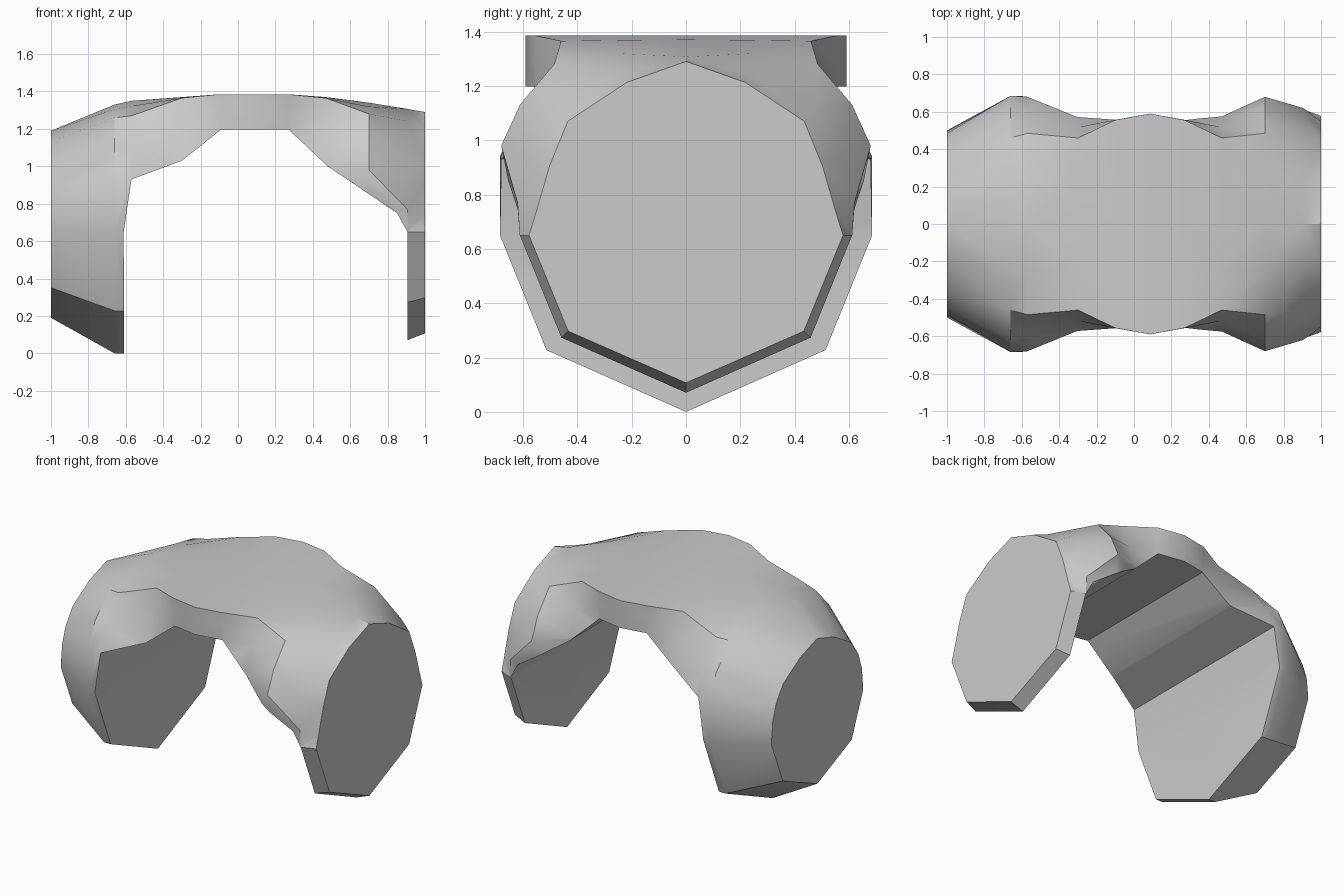
import bpy, bmesh

if "Cube" in bpy.data.objects:
    bpy.data.objects.remove(bpy.data.objects["Cube"])

WAIST_Z = 0.65


def loft(name, rings):
    bm = bmesh.new()
    loops = [[bm.verts.new(p) for p in ring] for ring in rings]
    n = len(loops[0])
    for a, b in zip(loops, loops[1:]):
        for i in range(n):
            j = (i + 1) % n
            bm.faces.new((a[i], a[j], b[j], b[i]))
    bm.faces.new(loops[0])
    bm.faces.new(loops[-1][::-1])
    bmesh.ops.triangulate(bm, faces=[f for f in bm.faces if len(f.verts) == 4])
    bmesh.ops.recalc_face_normals(bm, faces=bm.faces)
    mesh = bpy.data.meshes.new(name)
    bm.to_mesh(mesh)
    bm.free()
    obj = bpy.data.objects.new(name, mesh)
    bpy.context.collection.objects.link(obj)
    return obj


def section(x, top, crown, edge, waist, bottom, bulge=1.0):
    # mirrored outline; in-between points follow from the main ones
    (cy, cz), (ey, ez) = crown, edge
    side = [(cy / 2, top - 0.35 * (top - cz)), crown,
            ((cy + ey) / 2 * bulge, (cz + ez) / 2), edge,
            (waist, WAIST_Z), (waist * 0.75, bottom + 0.35 * (WAIST_Z - bottom))]
    outline = [(0, top)] + side + [(0, bottom)] + [(-y, z) for y, z in reversed(side)]
    return [(x, y, z) for y, z in outline]


def bridge(side, offset, top, crown, edge):
    # bridge section left (-1) or right (1) of the crown's centre
    return section(0.085 + side * offset, top, crown, edge, edge[0], 0.03)


shoulder = (0.385, 1.37, (0.46, 1.365), (0.575, 1.02))
slab = (0.185, 1.385, (0.556, 1.385), (0.557, 1.19))

# outer body: left pad, bridge with flat crown, right pad
body = loft("saddle_body", [
    section(-1, 1.19, (0.37, 1.02), (0.485, 0.8), 0.5, 0.19, 1.05),
    section(-0.66, 1.33, (0.46, 1.26), (0.685, 0.94), 0.685, 0, 1.07),
    section(-0.57, 1.35, (0.485, 1.27), (0.68, 0.93), 0.685, 0, 1.03),
    bridge(-1, *shoulder),
    bridge(-1, *slab),
    bridge(1, 0, 1.385, (0.59, 1.385), (0.59, 1.19)),
    bridge(1, *slab),
    bridge(1, *shoulder),
    section(0.7, 1.34, (0.485, 1.28), (0.68, 0.98), 0.615, 0.06, 1.05),
    section(0.905, 1.307, (0.48, 1.12), (0.62, 0.77), 0.612, 0.07, 1.04),
    section(1, 1.29, (0.435, 1.07), (0.55, 0.74), 0.578, 0.107, 1.02),
])

# arch opening running front to back
arch = [(-0.61, -0.2), (-0.611, 0.65), (-0.57, 0.93), (-0.3, 1.03), (-0.09, 1.197),
        (0.27, 1.197), (0.48, 1.0), (0.85, 0.75), (0.906, 0.65), (0.906, -0.2)]
cutter = loft("arch_cutter", [[(x, y, z) for x, z in arch] for y in (-1, 1)])
cutter.hide_render = True

cut = body.modifiers.new("arch_opening", 'BOOLEAN')
cut.operation = 'DIFFERENCE'
cut.solver = 'EXACT'
cut.object = cutter

bpy.ops.object.select_all(action='DESELECT')
bpy.context.view_layer.objects.active = body
body.select_set(True)
bpy.ops.object.modifier_apply(modifier="arch_opening")
bpy.data.objects.remove(cutter)
bpy.ops.object.shade_smooth_by_angle(angle=0.6)
